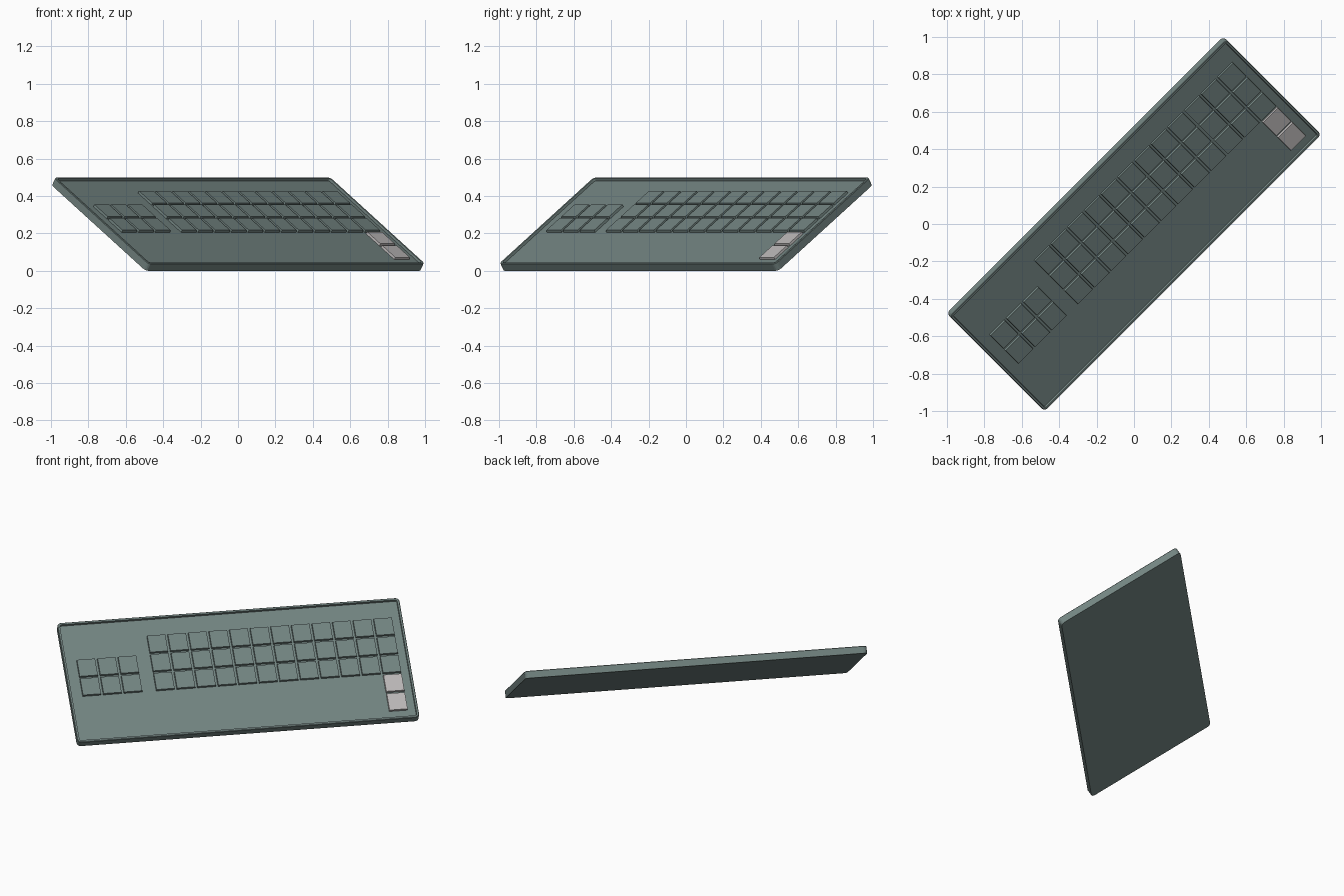
import bpy, bmesh, math
from mathutils import Matrix, Vector

if "Cube" in bpy.data.objects:
    bpy.data.objects.remove(bpy.data.objects["Cube"])

L, W, T = 2.092, 0.855, 0.045          # case length, depth, thickness
FLOOR = 0.009                          # height of the recessed face
TILT = math.radians(32.8)
PLACE = (Matrix.Translation((0, 0, 0.25)) @ Matrix.Rotation(math.radians(45), 4, 'Z')
         @ Matrix.Rotation(TILT, 4, 'X'))


def material(name, color):
    m = bpy.data.materials.new(name)
    m.diffuse_color = color
    m.use_nodes = True
    m.node_tree.nodes["Principled BSDF"].inputs["Base Color"].default_value = m.diffuse_color
    return m


dark = material("dark_teal", (0.17, 0.23, 0.22, 1))
light = material("light_grey", (0.5, 0.48, 0.48, 1))


def finish(name, bm, mat):
    bmesh.ops.recalc_face_normals(bm, faces=bm.faces)
    bmesh.ops.transform(bm, matrix=PLACE, verts=bm.verts)
    me = bpy.data.meshes.new(name)
    bm.to_mesh(me)
    bm.free()
    me.materials.append(mat)
    ob = bpy.data.objects.new(name, me)
    bpy.context.collection.objects.link(ob)
    return ob


def rounded_loop(bm, inset, r, z, steps=4):
    hx, hy = L / 2 - inset - r, W / 2 - inset - r
    loop = []
    for q, (sx, sy) in enumerate([(1, 1), (-1, 1), (-1, -1), (1, -1)]):
        for i in range(steps + 1):
            a = math.pi / 2 * (q + i / steps)
            loop.append(bm.verts.new((sx * hx + r * math.cos(a), sy * hy + r * math.sin(a), z)))
    return loop


# Case: thin slab with a narrow raised rim around a recessed face
bm = bmesh.new()
loops = [rounded_loop(bm, 0, 0.024, -T / 2),
         rounded_loop(bm, 0, 0.024, T / 2 - 0.003),
         rounded_loop(bm, 0.003, 0.021, T / 2),
         rounded_loop(bm, 0.014, 0.012, T / 2),
         rounded_loop(bm, 0.016, 0.010, FLOOR)]
for a, b in zip(loops, loops[1:]):
    for i in range(len(a)):
        j = (i + 1) % len(a)
        bm.faces.new((a[i], a[j], b[j], b[i]))
bm.faces.new(loops[0])
bm.faces.new(loops[-1])
finish("keyboard_case", bm, dark)

# Keys: slightly tapered caps on a regular grid
PX, PY, GAP, TOP = 0.126, 0.134, 0.012, 0.021
ROW0 = 0.293                           # back edge of the first row


def keys(name, x0, cols, rows, mat):
    bm = bmesh.new()
    for c in range(cols):
        for r in rows:
            kx, ky = PX - GAP, PY - GAP
            centre = Vector((x0 + c * PX + kx / 2, ROW0 - r * PY - ky / 2, (FLOOR + TOP) / 2))
            h = TOP - FLOOR + 0.002
            m = Matrix.Translation(centre) @ Matrix.Diagonal((kx, ky, h, 1))
            vs = bmesh.ops.create_cube(bm, size=1, matrix=m)['verts']
            for v in vs:
                if v.co.z > centre.z:
                    v.co.x += math.copysign(0.002, centre.x - v.co.x)
                    v.co.y += math.copysign(0.002, centre.y - v.co.y)
    finish(name, bm, mat)


keys("main_keys", -0.516, 12, range(3), dark)
keys("side_keys", -0.966, 3, (1, 2), dark)
keys("light_keys", -0.516 + 11 * PX, 1, (3, 4), light)
